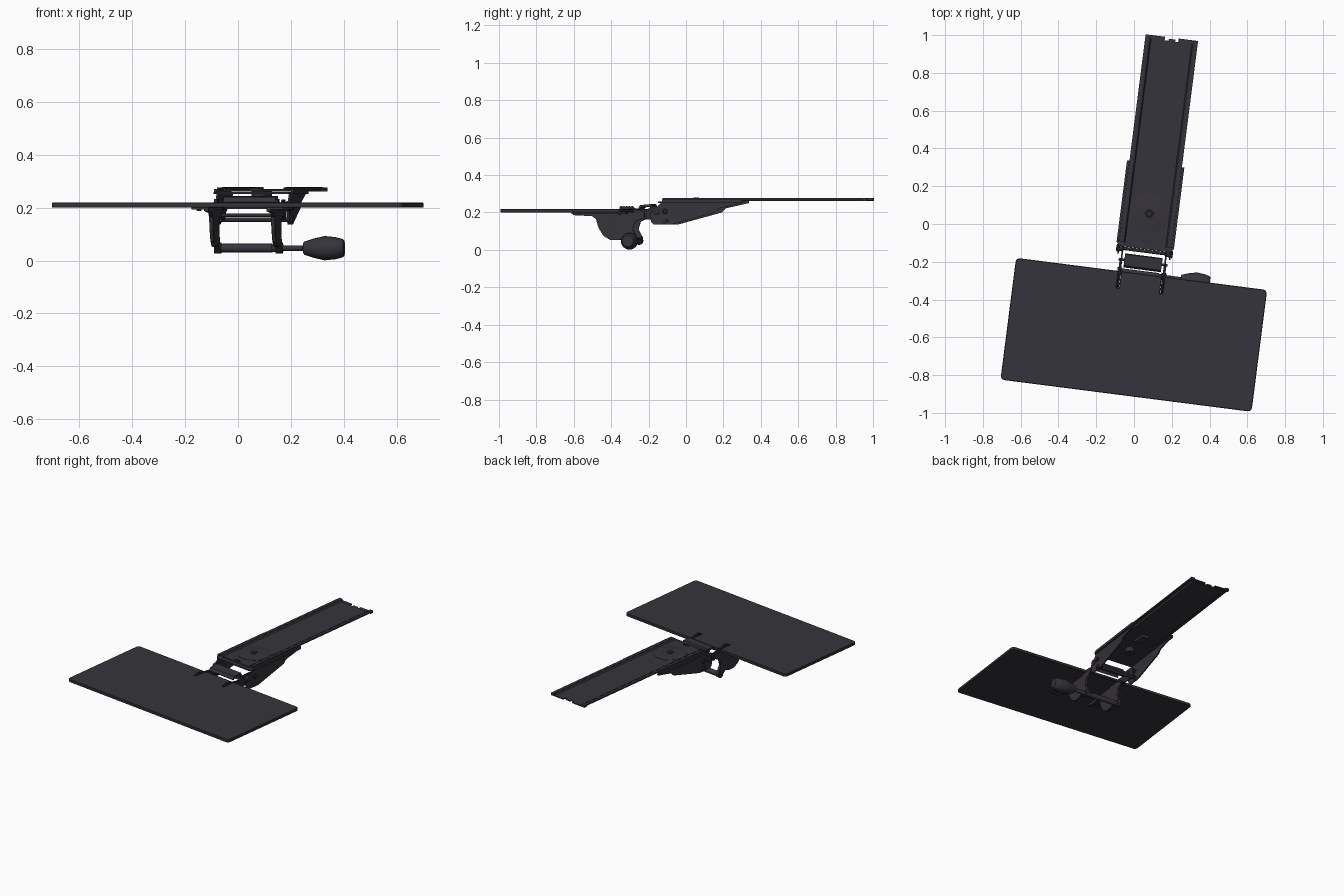
import bpy, bmesh, math
from mathutils import Matrix, Vector

cube = bpy.data.objects.get("Cube")
if cube:
    bpy.data.objects.remove(cube, do_unlink=True)

# The whole assembly is laid out along its own axis, then swung slightly
PLACE = Matrix.Rotation(math.radians(-7.3), 4, 'Z') @ Matrix.Translation((0.0735, 0, 0))


def material(name, colour):
    m = bpy.data.materials.new(name)
    m.use_nodes = True
    m.diffuse_color = colour
    m.node_tree.nodes["Principled BSDF"].inputs["Base Color"].default_value = colour
    return m


CHARCOAL = material("charcoal", (0.036, 0.034, 0.043, 1))
DARK = material("dark steel", (0.026, 0.026, 0.030, 1))


def finish(name, bm, mat, smooth=False):
    bmesh.ops.recalc_face_normals(bm, faces=bm.faces)
    bm.transform(PLACE)
    mesh = bpy.data.meshes.new(name)
    bm.to_mesh(mesh)
    bm.free()
    mesh.materials.append(mat)
    ob = bpy.data.objects.new(name, mesh)
    bpy.context.collection.objects.link(ob)
    if smooth:
        bpy.ops.object.select_all(action='DESELECT')
        ob.select_set(True)
        bpy.context.view_layer.objects.active = ob
        bpy.ops.object.shade_smooth_by_angle(angle=math.radians(35))
    return ob


def extrude(name, points, offset, mat=CHARCOAL):
    bm = bmesh.new()
    face = bm.faces.new([bm.verts.new(p) for p in points])
    geo = bmesh.ops.extrude_face_region(bm, geom=[face])["geom"]
    bmesh.ops.translate(bm, vec=Vector(offset),
                        verts=[g for g in geo if isinstance(g, bmesh.types.BMVert)])
    return finish(name, bm, mat)


def side_plate(name, profile, x, thick, mat=CHARCOAL):
    return extrude(name, [(x - thick / 2, y, z) for y, z in profile], (thick, 0, 0), mat)


def flat_plate(name, outline, z0, z1, mat=CHARCOAL):
    return extrude(name, [(x, y, z0) for x, y in outline], (0, 0, z1 - z0), mat)


def box(name, x0, x1, y0, y1, z0, z1, mat=CHARCOAL):
    return flat_plate(name, [(x0, y0), (x1, y0), (x1, y1), (x0, y1)], z0, z1, mat)


def lathe(name, rings, centre, axis='X', mat=CHARCOAL, segs=20):
    bm = bmesh.new()
    loops = []
    for d, r in rings:
        loop = []
        for i in range(segs):
            a = math.tau * i / segs
            p = (d, r * math.cos(a), r * math.sin(a))
            if axis == 'Z':
                p = (p[1], p[2], d)
            loop.append(bm.verts.new(Vector(p) + Vector(centre)))
        loops.append(loop)
    for a, b in zip(loops, loops[1:]):
        for i in range(segs):
            j = (i + 1) % segs
            bm.faces.new((a[i], a[j], b[j], b[i]))
    bm.faces.new(loops[0])
    bm.faces.new(loops[-1])
    return finish(name, bm, mat, True)


def arc(cx, cy, r, start):
    return [(cx + r * math.cos(math.radians(start + k * 18)),
             cy + r * math.sin(math.radians(start + k * 18))) for k in range(6)]


# Keyboard board: rounded corners and two slots in the rear edge
W, Y0, Y1, R = 0.67, -0.907, -0.257, 0.022
outline = arc(-W + R, Y0 + R, R, 180) + arc(W - R, Y0 + R, R, 270) + arc(W - R, Y1 - R, R, 0)
for sx in (0.116, -0.116):
    outline += [(sx + .007, Y1), (sx + .007, Y1 - .09), (sx - .007, Y1 - .09), (sx - .007, Y1)]
outline += arc(-W + R, Y1 - R, R, 90)
board = flat_plate("keyboard_board", outline, 0.2, 0.22)
edge = board.modifiers.new("soft_edge", 'BEVEL')
edge.width, edge.segments, edge.limit_method = 0.003, 1, 'ANGLE'

# Sliding track: folded sheet with raised side flanges and a notched rear end
section = [(-.14, .268), (-.14, .277), (-.114, .277), (-.108, .267), (.108, .267), (.114, .277),
           (.14, .277), (.14, .268), (.134, .268), (.134, .272), (.118, .272), (.112, .261),
           (-.112, .261), (-.118, .272), (-.134, .272), (-.134, .268)]
extrude("track", [(x, -0.1, z) for x, z in section], (0, 1.085, 0))
for s in (-1, 1):
    box("track_rear_tab", s * .036, s * .14, .98, 1.004, .262, .268)
    box("track_rear_lip", s * .114, s * .14, .98, 1.004, .268, .277)
    box("track_side_groove", s * .119, s * .123, -.09, .98, .277, .278, DARK)
box("track_centre_tab", -.015, .02, .98, .996, .262, .267)

# Swivel disc and its pivot
lathe("swivel_disc", [(.266, .104), (.269, .104), (.27, .1)], (0, .065, 0), 'Z', segs=40)
lathe("swivel_pivot", [(.22, .03), (.27, .03), (.271, .017), (.279, .015)], (0, .065, 0), 'Z', DARK)
box("front_stop", -.02, .02, -.088, -.08, .267, .274, DARK)
box("under_track_stop", -.025, .025, .16, .25, .244, .261)

# Swivel bracket under the track
bracket = [(-.165, .2), (-.16, .15), (-.145, .136), (-.05, .136), (.185, .2), (.205, .222),
           (.33, .25), (.33, .26), (-.1, .26), (-.125, .235)]
top = [(-.135, -.125), (.135, -.125), (.153, -.105), (.153, .33), (.135, .33),
       (.11, .13), (-.11, .13), (-.135, .33), (-.153, .33), (-.153, -.105)]
flat_plate("bracket_top", top, .252, .26)
for s in (-1, 1):
    side_plate("bracket_side", bracket, s * .138, .008)
    box("bracket_rail", s * .141, s * .153, -.1, .33, .252, .27)
    for y, z, r in ((-.135, .205, .02), (-.085, .205, .014), (-.085, .155, .015)):
        lathe("bracket_bolt", [(s * .13, r), (s * .147, r), (s * .151, r * .6)], (0, y, z), mat=DARK)

# Lift arms from the bracket to the board
arm = [(-.345, .2), (-.33, .228), (-.31, .234), (-.275, .222), (-.2, .212), (-.15, .232),
       (-.1, .232), (-.07, .205), (-.07, .15), (-.2, .165), (-.28, .18)]
for s in (-1, 1):
    side_plate("lift_arm", arm, s * .116, .008, DARK)
    for y in (-.325, -.295):
        lathe("arm_pin", [(s * .11, .01), (s * .122, .01)], (0, y, .224), mat=DARK, segs=12)
    lathe("arm_bush", [(s * .11, .016), (s * .134, .016)], (0, -.135, .205), mat=DARK)

# Cross plate and cross rods between the arms
plate = [(-.235, .222), (-.225, .24), (-.165, .245), (-.16, .235), (-.165, .195), (-.172, .195),
         (-.172, .232), (-.22, .228), (-.23, .215)]
side_plate("cross_plate", plate, 0, .2)
for y, z, r in ((-.085, .155, .009), (-.195, .172, .007), (-.135, .205, .009)):
    lathe("cross_rod", [(-.13, r), (.13, r)], (0, y, z), mat=DARK, segs=12)

# Tilt brackets fixed under the board
tilt = [(-.585, .2), (-.585, .186), (-.48, .18), (-.46, .165), (-.447, .12), (-.42, .075),
        (-.385, .054), (-.34, .052), (-.305, .062), (-.28, .04), (-.258, .03), (-.238, .04),
        (-.238, .065), (-.262, .11), (-.25, .15), (-.2, .175), (-.2, .2)]
for s in (-1, 1):
    side_plate("tilt_bracket", tilt, s * .118, .014)
    box("mounting_flange", s * .118, s * .175, -.585, -.29, .193, .2)
    for y in (-.55, -.33):
        lathe("flange_screw", [(.188, .008), (.193, .01)], (s * .152, y, 0), 'Z', DARK, 12)
    lathe("rod_collar", [(s * .104, .021), (s * .13, .021)], (0, -.258, .048), mat=DARK)

# Adjusting rod and its grip knob
AXLE = (0, -.258, .047)
lathe("adjusting_rod", [(-.13, .014), (.12, .014), (.125, .011), (.21, .011)], AXLE)
lathe("rod_sleeve", [(-.1, .017), (.09, .017)], AXLE)
lathe("knob", [(.208, .016), (.211, .024), (.25, .037), (.29, .046), (.33, .042),
               (.358, .035), (.364, .03)], AXLE, segs=16)
